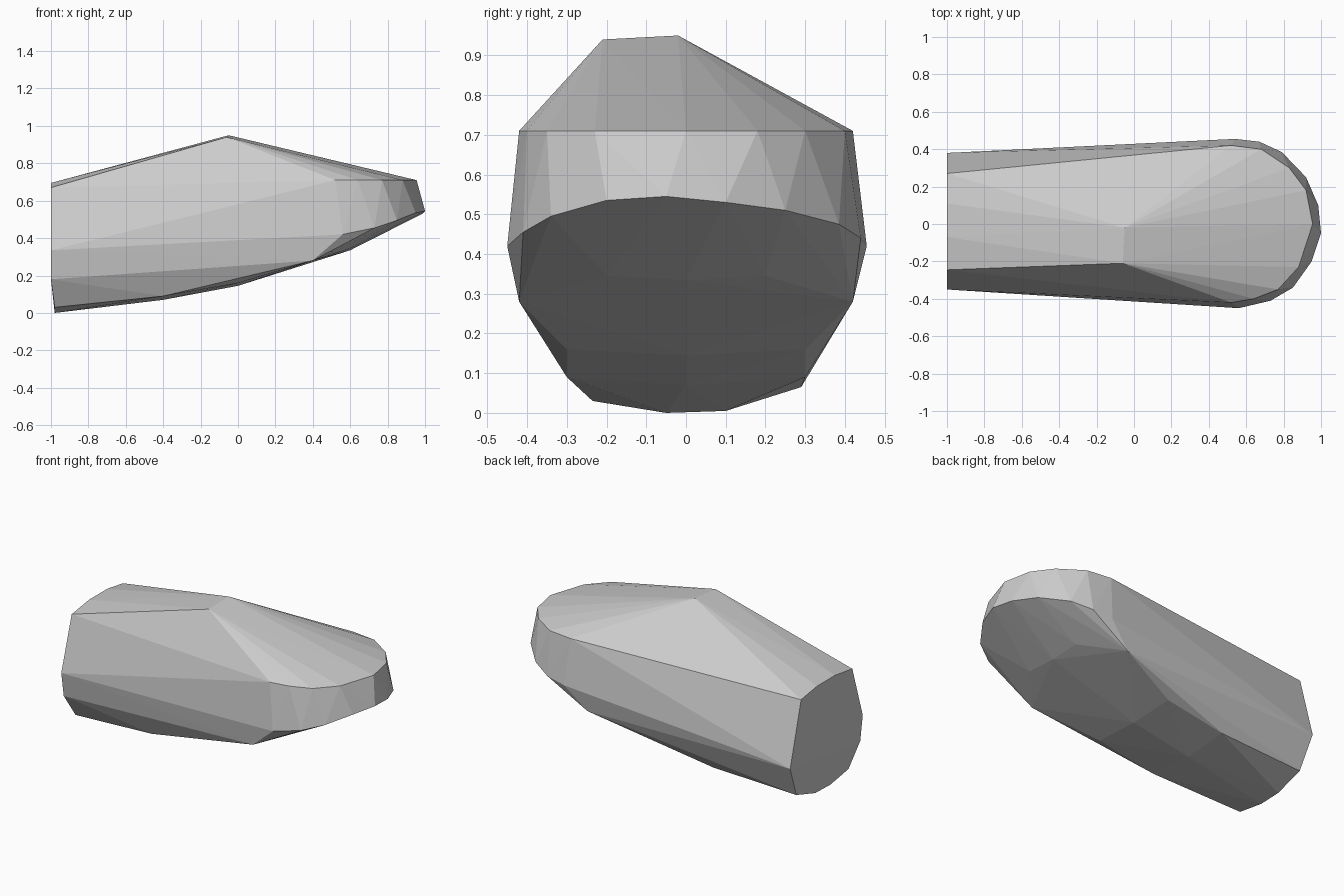
import bpy
import bmesh

if "Cube" in bpy.data.objects:
    bpy.data.objects.remove(bpy.data.objects["Cube"], do_unlink=True)


def make_material(name, colour):
    material = bpy.data.materials.new(name)
    material.use_nodes = True
    material.diffuse_color = colour
    shader = material.node_tree.nodes["Principled BSDF"]
    shader.inputs["Base Color"].default_value = colour
    return material


def make_hull(name, points, material):
    """Wrap a faceted convex skin around a few outline points."""
    bm = bmesh.new()
    for point in points:
        bm.verts.new(point)
    result = bmesh.ops.convex_hull(bm, input=bm.verts[:])
    # Drop outline points that ended up inside the skin
    loose = [v for v in bm.verts if not v.link_faces]
    bmesh.ops.delete(bm, geom=loose, context="VERTS")
    bmesh.ops.recalc_face_normals(bm, faces=bm.faces[:])
    mesh = bpy.data.meshes.new(name)
    bm.to_mesh(mesh)
    bm.free()
    mesh.materials.append(material)
    body = bpy.data.objects.new(name, mesh)
    bpy.context.collection.objects.link(body)
    return body


# Short crest on top
crest = [(-0.05, -0.02, 0.95), (-0.06, -0.21, 0.94)]

# Level upper edge of the rounded nose: x, y
upper_rim_height = 0.71
upper_rim = [
    (0.52, 0.42), (0.68, 0.40), (0.83, 0.30), (0.92, 0.18), (0.955, 0),
    (0.88, -0.23), (0.77, -0.35), (0.64, -0.4), (0.52, -0.42),
]

# Lower edge of the nose, rising to the tip
lower_rim = [
    (0.54, 0.455, 0.42), (0.67, 0.44, 0.44), (0.79, 0.385, 0.475),
    (0.92, 0.25, 0.51), (0.985, 0.1, 0.53), (1, -0.05, 0.545),
    (0.95, -0.2, 0.535), (0.85, -0.34, 0.495), (0.73, -0.41, 0.455),
    (0.56, -0.45, 0.42),
]

# Outline of the flat rear end: y, z
rear_x = -1
rear_outline = [
    (0.27, 0.67), (0.11, 0.695), (-0.07, 0.695), (-0.245, 0.67),
    (-0.35, 0.335), (-0.325, 0.18), (0.38, 0.27),
]

# Lower lip of the rear end, slightly tucked in: y, z
lip_x = -0.98
rear_lip = [(-0.235, 0.03), (-0.05, 0), (0.1, 0.005), (0.29, 0.065)]

# Belly stations: x, half width, edge height, middle height
belly = [
    (-0.4, 0.3, 0.09, 0.07),
    (0, 0.3, 0.16, 0.145),
    (0.3, 0.24, 0.245, 0.24),
    (0.4, 0.42, 0.28, 0.275),
    (0.6, 0.2, 0.345, 0.335),
]

points = crest + lower_rim
points += [(x, y, upper_rim_height) for x, y in upper_rim]
points += [(rear_x, y, z) for y, z in rear_outline]
points += [(lip_x, y, z) for y, z in rear_lip]
for x, half_width, edge_height, middle_height in belly:
    points += [(x, side * half_width, edge_height) for side in (-1, 1)]
    points.append((x, 0, middle_height))

grey = make_material("light grey", (0.6, 0.6, 0.6, 1))
make_hull("faceted_body", points, grey)
